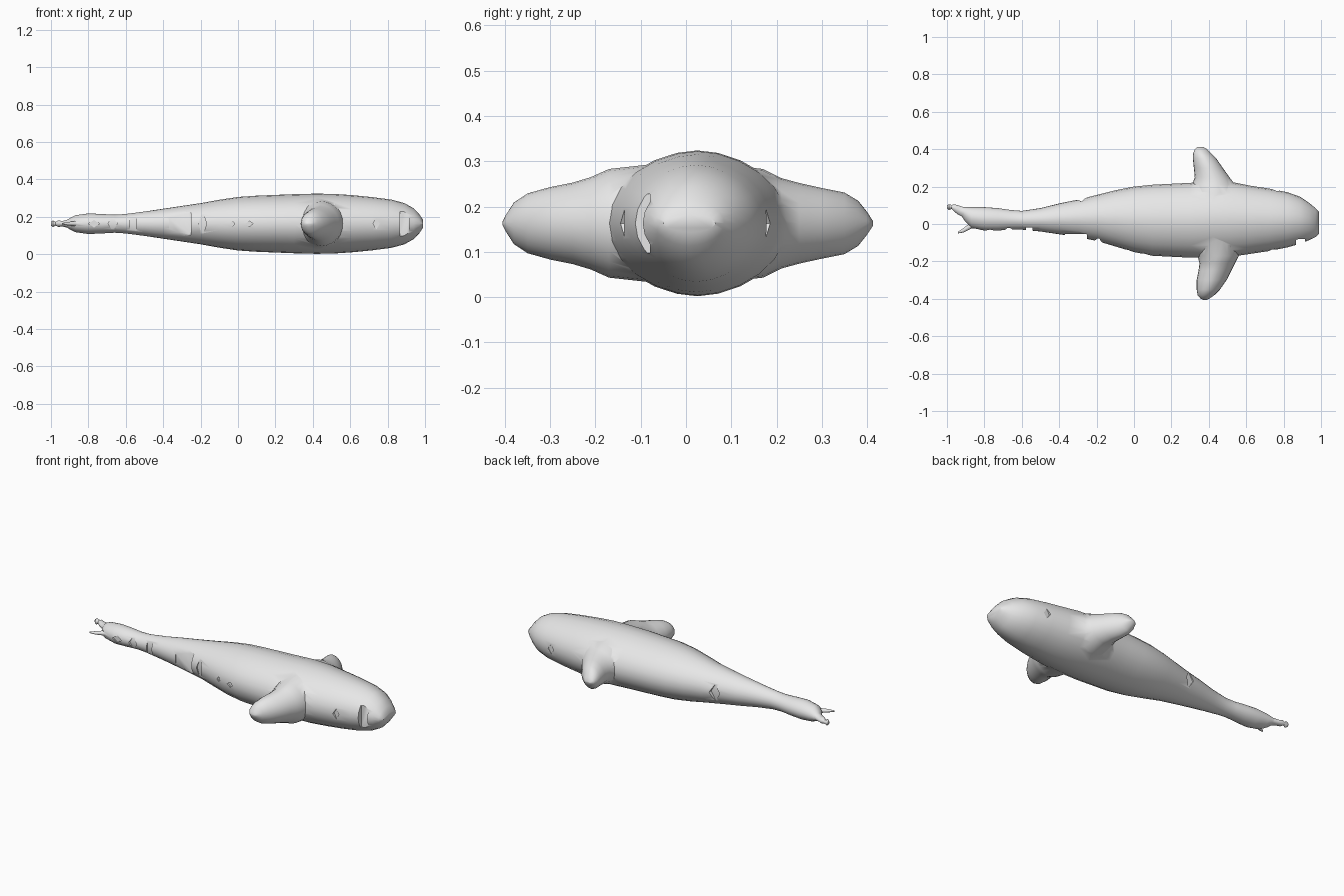
import bpy
import bmesh
from math import cos, sin, pi, copysign
from mathutils import Matrix

if "Cube" in bpy.data.objects:
    bpy.data.objects.remove(bpy.data.objects["Cube"], do_unlink=True)

MID_HEIGHT = 0.163
SIDES = 24

grey = bpy.data.materials.new("light grey")
grey.use_nodes = True
grey.diffuse_color = (0.8, 0.8, 0.8, 1)
grey.node_tree.nodes["Principled BSDF"].inputs["Base Color"].default_value = grey.diffuse_color


def finish(name, bm):
    """Turn a bmesh into a grey object in the scene."""
    bmesh.ops.recalc_face_normals(bm, faces=bm.faces)
    mesh = bpy.data.meshes.new(name)
    bm.to_mesh(mesh)
    bm.free()
    mesh.materials.append(grey)
    obj = bpy.data.objects.new(name, mesh)
    bpy.context.collection.objects.link(obj)
    return obj


def loft(name, stations, along_y=False):
    """Skin pointed-oval rings; each station is position, low edge, high edge, half height."""
    bm = bmesh.new()
    rings = []
    for station in stations:
        pos, low, high, half = (value / 100 for value in station)
        ring = []
        for i in range(SIDES):
            angle = 2 * pi * i / SIDES
            across = copysign(abs(cos(angle)) ** 1.12, cos(angle))
            side = (low + high) / 2 + across * (high - low) / 2
            z = MID_HEIGHT + half * sin(angle)
            ring.append(bm.verts.new((side, pos, z) if along_y else (pos, side, z)))
        rings.append(ring)
    for a, b in zip(rings, rings[1:]):
        for i in range(SIDES):
            j = (i + 1) % SIDES
            bm.faces.new((a[i], a[j], b[j], b[i]))
    bm.faces.new(rings[0])
    bm.faces.new(rings[-1])
    return finish(name, bm)


def combine(target, other, operation):
    """Apply a boolean and drop the helper object."""
    mod = target.modifiers.new("boolean", "BOOLEAN")
    mod.operation = operation
    mod.solver = "EXACT"
    mod.object = other
    bpy.context.view_layer.objects.active = target
    bpy.ops.object.modifier_apply(modifier=mod.name)
    bpy.data.objects.remove(other, do_unlink=True)


def pit_cutter(x, y, half_x, half_z, depth, diamond=True):
    """A block or diamond pointing into the side seam at x, y."""
    bm = bmesh.new()
    bmesh.ops.create_cube(bm, size=2)
    if diamond:
        turn = Matrix.Rotation(pi / 4, 4, "Y") @ Matrix.Scale(0.707, 4)
        bmesh.ops.transform(bm, matrix=turn, verts=bm.verts)
    bmesh.ops.scale(bm, vec=(half_x, depth, half_z), verts=bm.verts)
    bmesh.ops.translate(bm, vec=(x, y, MID_HEIGHT), verts=bm.verts)
    cutter = finish("pit_cutter", bm)
    cutter.hide_render = True
    return cutter


# Body, from tail root to blunt nose
body = loft("body", [
    (-92, 4, 9, 1.5), (-90, 1, 9, 3), (-87, -2, 9, 4.5), (-80, -3.5, 9, 5.5),
    (-73, -3.5, 8.5, 5.2), (-66, -3, 7.5, 4.8), (-60, -3, 7, 5.2), (-50, -4, 8.5, 6.5),
    (-40, -5.5, 11, 8), (-30, -7, 13, 9.5), (-20, -9, 15.5, 11), (-10, -12, 18, 12.8),
    (0, -15, 20, 14.3), (10, -17, 21, 15), (20, -17.5, 21.5, 15.4), (30, -18, 22, 15.8),
    (42, -18, 23, 16.1), (52, -17.5, 22.5, 15.9), (62, -16, 20.5, 15.2), (72, -14.5, 19, 14.2),
    (82, -12.5, 17, 12.9), (89, -10.5, 14.5, 11), (94, -8.5, 11, 8.2),
    (97, -7, 8.5, 5), (99, -5, 6.5, 2)])

# Side fins, swept back and rounded at the tips
left_fin = [(8, 27, 59, 13), (17, 29, 57, 12), (21, 31, 54, 10), (25, 32.5, 51, 8.9),
            (30, 32, 47.5, 7.8), (35, 31.5, 44, 6.8), (38, 31.7, 41, 5), (40, 32.5, 39, 2.5),
            (41.3, 34, 37, 0.5)]
right_fin = [(-8, 31, 58, 13), (-17, 34, 56, 12), (-21, 35, 54, 10.2), (-25, 34.5, 52, 9),
             (-30, 33.5, 49.5, 8), (-35, 33.5, 46, 6.6), (-38, 34, 43, 4.6),
             (-39.8, 35.5, 40.5, 1.8), (-40.5, 37, 39, 0.4)]
for name, stations in (("left_fin", left_fin), ("right_fin", right_fin)):
    combine(body, loft(name, stations, along_y=True), "UNION")

# Ragged tail prongs
knobby_prong = [(-100, 8.5, 10, 1), (-99, 7.5, 10.5, 1.8), (-97.5, 8, 10.2, 1), (-96, 6.5, 10.5, 1.8),
                (-94, 5, 10, 1.4), (-90, 3, 8.6, 2.5)]
thin_prong = [(-94, -5, -4, 0.4), (-91, -4.5, -2, 0.9), (-87, -2.5, 1, 1.4), (-84, -2, 2, 1.5)]
for name, stations in (("knobby_prong", knobby_prong), ("thin_prong", thin_prong)):
    combine(body, loft(name, stations), "UNION")

# Small pits along the side seams
pits = [
    (-0.77, -0.04, 0.03, 0.02, 0.02), (-0.67, -0.035, 0.025, 0.04, 0.02),
    (-0.56, -0.04, 0.018, 0.05, 0.02, False), (-0.31, -0.075, 0.06, 0.06, 0.022, False),
    (-0.19, -0.1, 0.022, 0.07, 0.03), (-0.03, -0.145, 0.012, 0.015, 0.02),
    (0.06, -0.165, 0.02, 0.015, 0.02), (0.74, -0.145, 0.018, 0.03, 0.02),
    (0.89, -0.105, 0.024, 0.065, 0.026, False), (-0.28, 0.135, 0.03, 0.05, 0.02),
    (0.76, 0.185, 0.02, 0.03, 0.015)]
for pit in pits:
    combine(body, pit_cutter(*pit), "DIFFERENCE")

# Smooth skin with crisp pit edges
bpy.ops.object.select_all(action="DESELECT")
body.select_set(True)
bpy.context.view_layer.objects.active = body
bpy.ops.object.shade_smooth_by_angle(angle=pi / 4)
